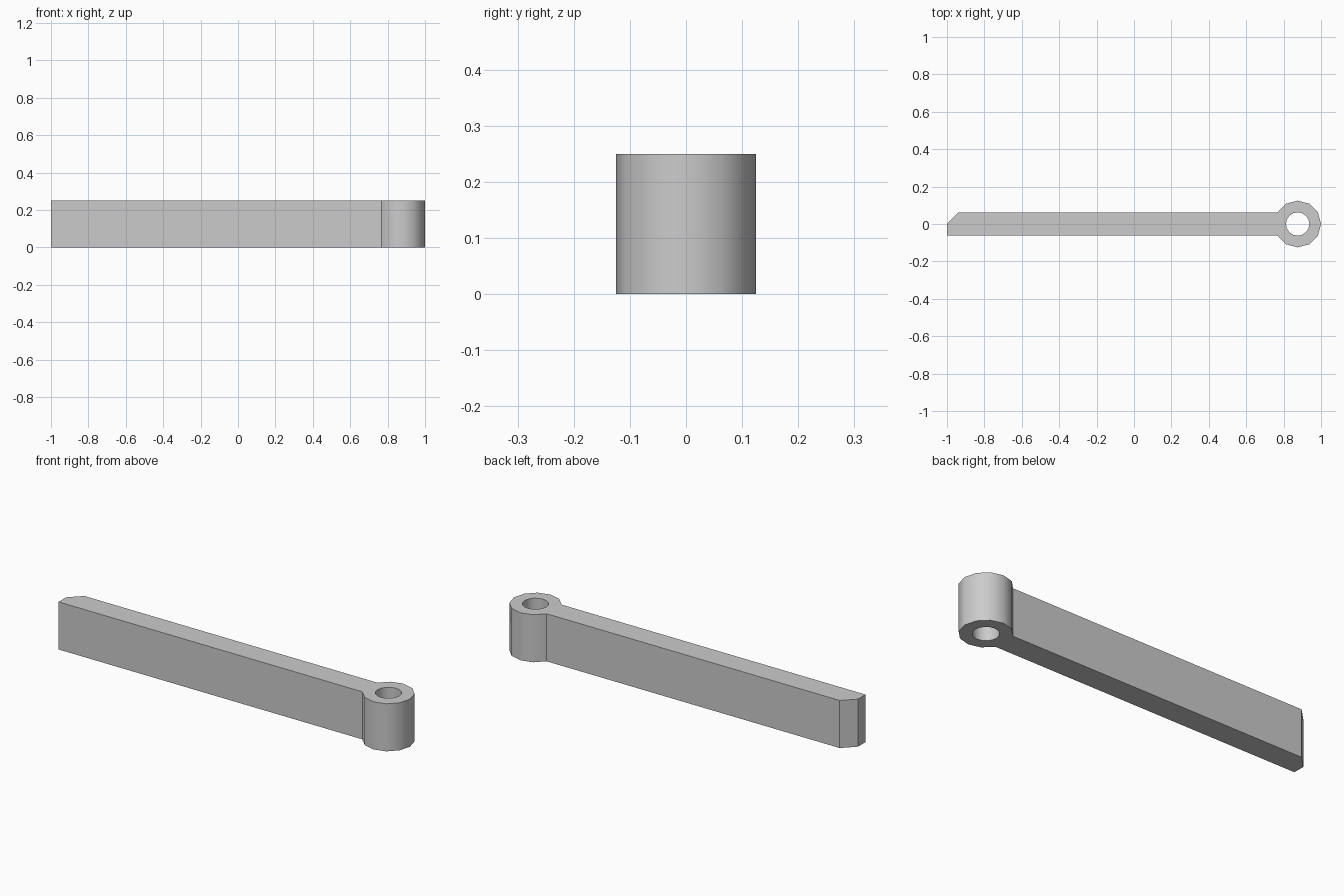
import bpy, bmesh
from math import cos, sin, radians, tau

if "Cube" in bpy.data.objects:
    bpy.data.objects.remove(bpy.data.objects["Cube"])

HEIGHT = 0.25
EYE_X, EYE_R, HOLE_R = 0.875, 0.125, 0.0625
HALF = 0.0625

grey = bpy.data.materials.new("light_grey")
grey.use_nodes = True
colour = (0.6, 0.6, 0.6, 1)
grey.diffuse_color = colour
grey.node_tree.nodes["Principled BSDF"].inputs["Base Color"].default_value = colour


def loop(bm, points):
    """Closed ring of edges on the ground plane."""
    verts = [bm.verts.new((x, y, 0)) for x, y in points]
    return [bm.edges.new((v, verts[i - 1])) for i, v in enumerate(verts)]


# Outline: twelve-sided eye flowing into a bar with one chamfered end corner
outline = [(EYE_X + EYE_R * cos(radians(a)), EYE_R * sin(radians(a)))
           for a in range(-150, 151, 30)]
outline += [(-1 + HALF, HALF), (-1, 0), (-1, -HALF)]
hole = [(EYE_X + HOLE_R * cos(tau * i / 16), HOLE_R * sin(tau * i / 16))
        for i in range(16)]

# Fill between outline and hole, then extrude upwards
bm = bmesh.new()
edges = loop(bm, outline) + loop(bm, hole)
bmesh.ops.triangle_fill(bm, use_beauty=True, edges=edges)
top = bmesh.ops.extrude_face_region(bm, geom=bm.faces[:], use_keep_orig=True)["geom"]
bmesh.ops.translate(bm, vec=(0, 0, HEIGHT),
                    verts=[g for g in top if isinstance(g, bmesh.types.BMVert)])
bmesh.ops.recalc_face_normals(bm, faces=bm.faces[:])

mesh = bpy.data.meshes.new("lever_arm")
bm.to_mesh(mesh)
bm.free()
mesh.materials.append(grey)
arm = bpy.data.objects.new("lever_arm", mesh)
bpy.context.collection.objects.link(arm)

# Smooth the round walls, keep the bar edges sharp
bpy.ops.object.select_all(action="DESELECT")
arm.select_set(True)
bpy.context.view_layer.objects.active = arm
bpy.ops.object.shade_smooth_by_angle(angle=radians(35))
